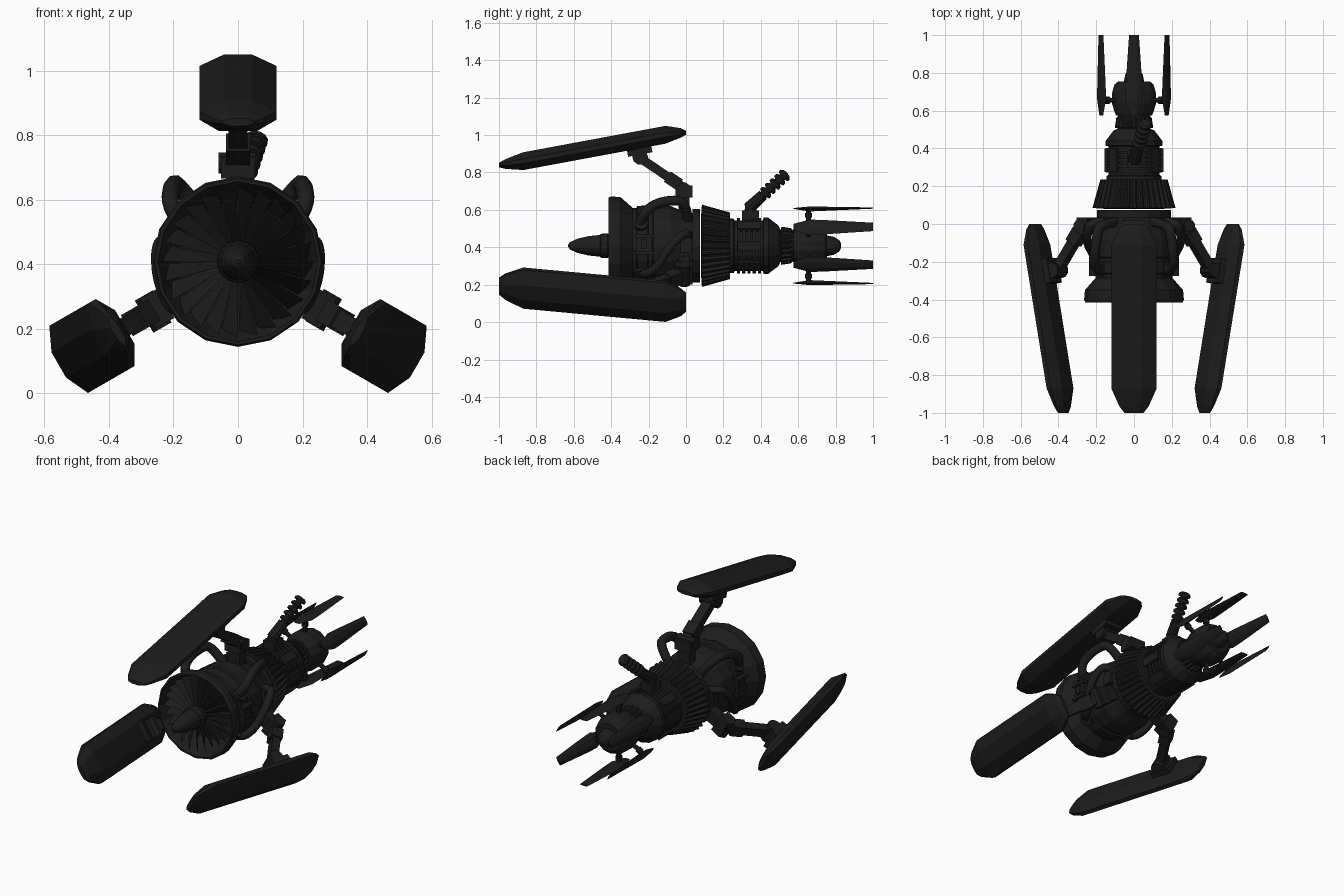
import bpy, bmesh
from math import sin, cos, pi, radians
from mathutils import Matrix, Vector

if "Cube" in bpy.data.objects:
    bpy.data.objects.remove(bpy.data.objects["Cube"])

CZ = 0.408                                   # height of the engine axis
mat = bpy.data.materials.new("dark_metal")
mat.diffuse_color = (0.012, 0.012, 0.012, 1)
mat.use_nodes = True
mat.node_tree.nodes["Principled BSDF"].inputs["Base Color"].default_value = mat.diffuse_color


def spin(deg):
    """Frame (tangent, along, radial) turned about the engine axis; 0 = top, 90 = right."""
    return Matrix.Translation((0, 0, CZ)) @ Matrix.Rotation(radians(deg), 4, 'Y')


def finish(name, bm, m):
    bmesh.ops.recalc_face_normals(bm, faces=bm.faces)
    bm.transform(m)
    me = bpy.data.meshes.new(name)
    bm.to_mesh(me)
    bm.free()
    me.materials.append(mat)
    ob = bpy.data.objects.new(name, me)
    bpy.context.collection.objects.link(ob)
    return ob


def skin(name, rings, m, cap=True):
    """Join rings of equal point count into a shell."""
    bm = bmesh.new()
    vs = [[bm.verts.new(p) for p in r] for r in rings]
    n = len(vs[0])
    for a, b in zip(vs, vs[1:]):
        for j in range(n):
            bm.faces.new((a[j], a[(j + 1) % n], b[(j + 1) % n], b[j]))
    if cap:
        bm.faces.new(vs[0])
        bm.faces.new(vs[-1])
    return finish(name, bm, m)


def lathe(name, prof, n=16, groove=1.0):
    """Turn (y, r) points about the axis; groove < 1 cuts n lengthwise slots."""
    k = n * 4 if groove < 1 else n
    rings = []
    for y, r in prof:
        ring = []
        for j in range(k):
            a = 2 * pi * j / k
            q = r * (groove if groove < 1 and j % 4 > 1 else 1)
            ring.append((q * sin(a), y, q * cos(a)))
        rings.append(ring)
    return skin(name, rings, spin(0))


def loft(name, section, stations, m):
    """Scale a section along stations (y, radius, width scale, height scale)."""
    return skin(name, [[(x * w, y, r + z * h) for x, z in section]
                       for y, r, w, h in stations], m)


def beam(name, p, q, w, h, m):
    """Box from p to q in the tangent/along/radial frame."""
    p, q = Vector(p), Vector(q)
    d = (q - p).normalized()
    u = Vector((1, 0, 0)) * w / 2
    v = d.cross(Vector((1, 0, 0))).normalized() * h / 2
    return skin(name, [[c - u - v, c + u - v, c + u + v, c - u + v] for c in (p, q)], m)


def rod(name, p, q, r1, r2, m, n=10):
    p, q = Vector(p), Vector(q)
    rot = (q - p).to_track_quat('Z', 'Y')
    return skin(name, [[c + rot @ Vector((r * cos(2 * pi * j / n), r * sin(2 * pi * j / n), 0))
                        for j in range(n)] for c, r in ((p, r1), (q, r2))], m)


def pipe(name, pts, r):
    """Smooth hose through (degrees, y, radius) points."""
    cu = bpy.data.curves.new(name, 'CURVE')
    cu.dimensions = '3D'
    cu.bevel_depth, cu.bevel_resolution, cu.resolution_u = r, 2, 4
    cu.use_fill_caps = True
    sp = cu.splines.new('NURBS')
    sp.points.add(len(pts) - 1)
    sp.order_u, sp.use_endpoint_u = 3, True
    for p, (a, y, d) in zip(sp.points, pts):
        p.co = (*(spin(a) @ Vector((0, y, d))), 1)
    tmp = bpy.data.objects.new(name + "_curve", cu)
    bpy.context.collection.objects.link(tmp)
    dg = bpy.context.evaluated_depsgraph_get()
    me = bpy.data.meshes.new_from_object(tmp.evaluated_get(dg))
    bpy.data.objects.remove(tmp)
    me.materials.clear()
    me.materials.append(mat)
    bpy.context.collection.objects.link(bpy.data.objects.new(name, me))


# Intake cowl and front casing
lathe("intake_casing", [(-.27, .03), (-.28, .19), (-.395, .24), (-.415, .248), (-.415, .258),
                        (-.40, .264), (-.35, .26), (-.285, .203), (-.265, .203), (-.26, .213),
                        (-.205, .216), (-.2, .206), (-.18, .206), (-.175, .216), (-.08, .212),
                        (-.03, .19), (.035, .175)])
lathe("rear_collar", [(.035, .15), (.035, .197), (.075, .197), (.075, .15)])

# Fan blades and nose spinner
bm = bmesh.new()
for i in range(24):
    a = 2 * pi * i / 24
    pts = []
    for r, da, y in ((.05, 0, -.40), (.235, 0, -.39), (.215, .24, -.335), (.05, .3, -.30)):
        pts.append(bm.verts.new((r * sin(a + da), y, r * cos(a + da))))
    bm.faces.new(pts)
finish("fan_blades", bm, spin(0))
lathe("spinner", [(-.63, .006), (-.62, .02), (-.58, .038), (-.52, .052), (-.46, .058), (-.455, .064),
                  (-.42, .066), (-.41, .058), (-.27, .058)], 14)

# Finned cone, ribbed waist and tail sections
lathe("finned_cone", [(.08, .15), (.085, .22), (.235, .178), (.235, .12)], 36, .93)
lathe("waist_core", [(.23, .145), (.255, .145), (.26, .135), (.42, .135)])
for i in range(5):
    y = .272 + i * .028
    lathe("waist_rib", [(y, .12), (y, .149), (y + .018, .149), (y + .018, .12)])
lathe("shoulder", [(.41, .13), (.415, .15), (.44, .15), (.495, .108), (.505, .085), (.58, .085)])
lathe("tail_fins", [(.505, .08), (.51, .102), (.56, .094), (.575, .08)], 20, .88)
lathe("tail_bulb", [(.57, .06), (.575, .098), (.60, .108), (.64, .12), (.70, .118), (.74, .105),
                    (.755, .085), (.755, .055), (.79, .048), (.82, .03), (.83, .008)], 14)
for a in (45, 90, 135, 225, 270, 315):
    beam("waist_plate", (0, .275, .142), (0, .40, .142), .05, .03, spin(a))

# Three armoured pods on jointed arms
half = [(.045, .048), (.12, .013), (.12, -.012), (.06, -.047)]
pod_section = half + [(-x, z) for x, z in reversed(half)]
for a in (0, 120, 240):
    m = spin(a)
    loft("pod", pod_section, [(-1.0, .432, .42, .25), (-.965, .437, .65, .55), (-.87, .452, 1, 1),
                              (-.11, .593, 1, 1), (-.03, .603, .7, .55), (0, .604, .48, .22)], m)
    beam("arm_post", (0, -.01, .16), (0, -.01, .30), .075, .06, m)
    beam("arm_block", (0, -.055, .29), (0, .035, .29), .105, .065, m)
    rod("shoulder_joint", (-.06, -.01, .305), (.055, -.01, .305), .034, .034, m)
    beam("arm", (0, -.01, .31), (0, -.235, .462), .06, .048, m)
    beam("arm_sleeve", (0, -.035, .326), (0, -.10, .37), .075, .066, m)
    rod("pod_joint", (-.055, -.245, .475), (.055, -.245, .475), .042, .042, m)
    beam("pod_bracket", (0, -.315, .505), (0, -.185, .53), .12, .06, m)

# Curved pipes and access panels on the casing, mirrored left and right
for s in (1, -1):
    pipe("upper_pipe", [(s * a, y, r) for a, y, r in ((58, -.25, .19), (52, -.235, .27), (43, -.17, .305),
                        (39, -.08, .315), (38, .0, .30), (37, .01, .17))], .027)
    pipe("lower_pipe", [(s * a, y, r) for a, y, r in ((134, -.25, .19), (132, -.23, .24), (118, -.15, .25),
                        (95, -.10, .25), (78, -.03, .25), (72, .01, .23), (71, .015, .16))], .024)
    for a, y, r in ((58, -.24, .2), (134, -.24, .2)):
        rod("pipe_flange", (0, y, r), (0, y, r + .03), .038, .038, spin(s * a))
    m = spin(s * 88)
    beam("panel", (0, -.265, .212), (0, -.185, .212), .10, .03, m)
    for t in (-.045, .045):
        beam("panel_rail", (t, -.275, .222), (t, -.175, .222), .018, .03, m)
    beam("panel_latch", (0, -.24, .228), (0, -.21, .228), .05, .02, m)
    beam("rear_box", (0, -.03, .18), (0, .03, .18), .09, .05, m)

# Ribbed grip on top
m = spin(0)
beam("grip_base", (0, .30, .155), (0, .39, .155), .075, .07, m)
rod("grip_neck", (0, .345, .17), (0, .345, .215), .036, .03, m)
p, q = Vector((0, .335, .20)), Vector((.06, .535, .385))
rod("grip_sleeve", p, p.lerp(q, .38), .034, .03, m)
rod("grip_core", p, q, .02, .02, m)
for i in range(5):
    t = .43 + i * .125
    rod("grip_ring", p.lerp(q, t), p.lerp(q, t + .04), .036, .036, m, 12)
    rod("grip_ring_edge", p.lerp(q, t + .04), p.lerp(q, t + .075), .036, .026, m, 12)

# Six tail prongs held on struts
prong_section = [(.05, 0), (.02, .01), (-.02, .01), (-.05, 0), (-.02, -.012), (.02, -.012)]
for a in range(0, 360, 60):
    m = spin(a)
    loft("prong", prong_section, [(.575, .2, .4, .2), (.66, .198, .95, 1.2), (.74, .199, .88, 1),
                                  (1.0, .202, .52, .3)], m)
    rod("prong_strut", (0, .655, .10), (0, .655, .195), .013, .013, m, 8)
    rod("prong_collar", (0, .655, .15), (0, .655, .175), .019, .019, m, 8)
